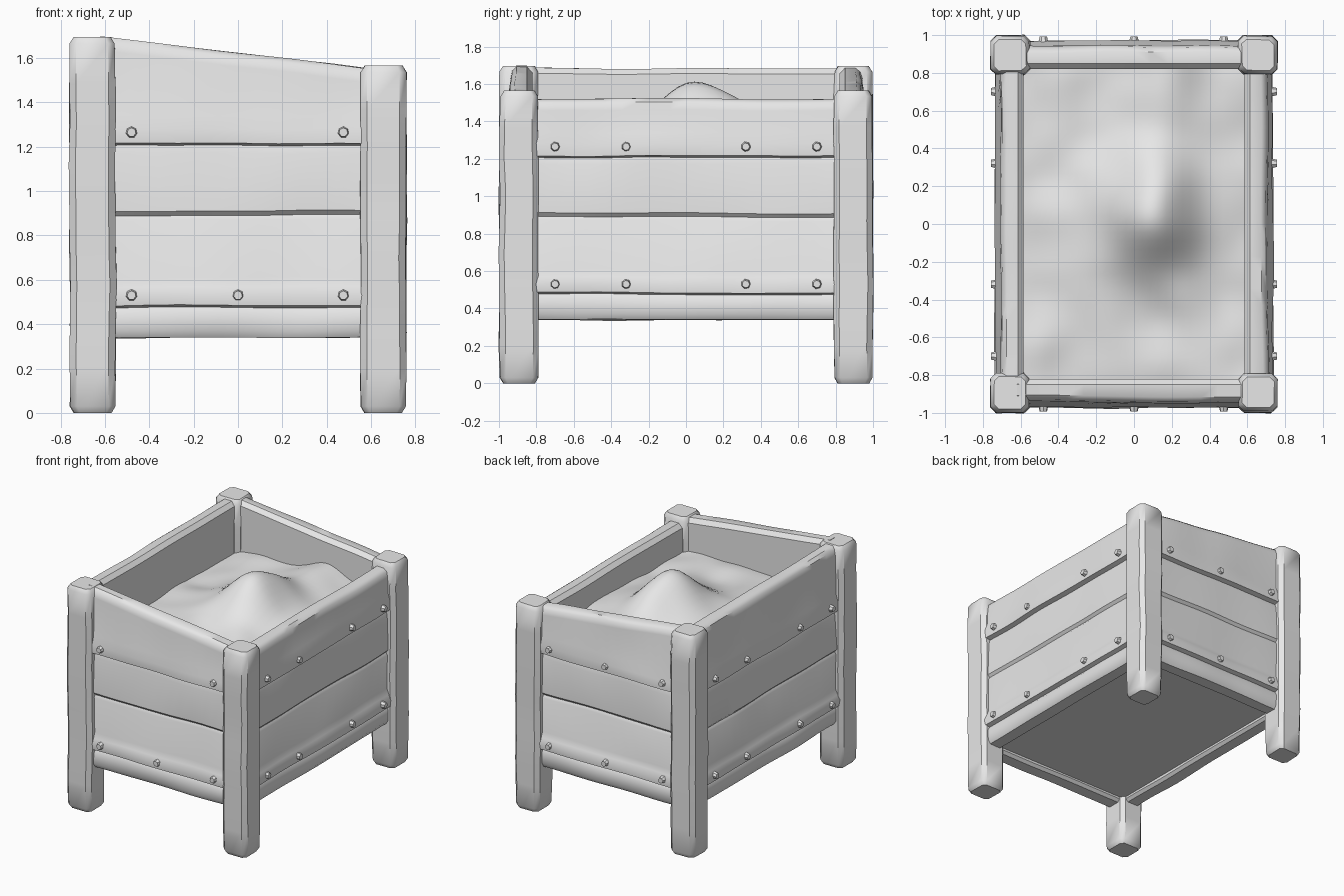
import bpy, bmesh, math
from mathutils import Vector, Matrix, noise

if "Cube" in bpy.data.objects:
    bpy.data.objects.remove(bpy.data.objects["Cube"], do_unlink=True)

grey = bpy.data.materials.new("plain light grey")
grey.use_nodes = True
grey.diffuse_color = (0.8, 0.8, 0.8, 1)
grey.node_tree.nodes["Principled BSDF"].inputs["Base Color"].default_value = (0.8, 0.8, 0.8, 1)


def finish(name, bm, angle=40):
    bmesh.ops.recalc_face_normals(bm, faces=bm.faces)
    mesh = bpy.data.meshes.new(name)
    bm.to_mesh(mesh)
    bm.free()
    mesh.materials.append(grey)
    obj = bpy.data.objects.new(name, mesh)
    bpy.context.collection.objects.link(obj)
    bpy.ops.object.select_all(action="DESELECT")
    obj.select_set(True)
    bpy.context.view_layer.objects.active = obj
    bpy.ops.object.shade_smooth_by_angle(angle=math.radians(angle))
    return obj


def wobble(p, amount, scale):
    """Hand-hewn unevenness."""
    return p + noise.noise_vector(p * scale) * amount


def loft(name, rings):
    """Skin closed rings of points and cap both ends."""
    bm = bmesh.new()
    loops = [[bm.verts.new(p) for p in ring] for ring in rings]
    n = len(loops[0])
    for a, b in zip(loops, loops[1:]):
        for i in range(n):
            j = (i + 1) % n
            bm.faces.new((a[i], a[j], b[j], b[i]))
    bm.faces.new(loops[0])
    bm.faces.new(loops[-1])
    return finish(name, bm)


def top_at(x):
    """Sloping rim, high on the right side."""
    return 1.622 - 0.118 * x


# Corner posts: chamfered square beams with worn ends
def post(name, cx, cy, top):
    half, cut = 0.104, 0.03
    section = []
    for sx, sy in ((1, 1), (-1, 1), (-1, -1), (1, -1)):
        pair = [Vector((sx * half, sy * (half - cut), 0)),
                Vector((sx * (half - cut), sy * half, 0))]
        section += pair if sx * sy > 0 else pair[::-1]
    levels = [(0.0, 0.8), (0.03, 0.97)]
    levels += [(0.03 + (top - 0.06) * k / 9, 1.0) for k in range(1, 9)]
    levels += [(top - 0.03, 0.98), (top, 0.8)]
    rings = []
    for z, s in levels:
        ring = []
        for v in section:
            p = Vector((cx + v.x * s, cy + v.y * s, z))
            q = wobble(p, 0.008, 3.5)
            ring.append(Vector((q.x, q.y, z)))
        rings.append(ring)
    loft(name, rings)


for sy, where in ((-1, "front"), (1, "back")):
    post(where + "_right_tall_post", -0.655, sy * 0.894, 1.695)
    post(where + "_left_short_post", 0.655, sy * 0.894, 1.565)

# Wall cross-section: outward depth and height, stacked planks with two rails
PLANKS = [(0.0, 0.36), (0.02, 0.34), (0.11, 0.34), (0.13, 0.37), (0.13, 0.45),
          (0.115, 0.475), (0.148, 0.485), (0.152, 0.53), (0.138, 0.57), (0.122, 0.61),
          (0.124, 0.87), (0.112, 0.89), (0.13, 0.91), (0.122, 1.17), (0.112, 1.205),
          (0.148, 1.215), (0.15, 1.28), (0.132, 1.34)]
RIM = [(0.124, 0.06), (0.115, 0.02), (0.09, 0.0), (0.03, 0.0), (0.0, 0.03)]


def wall(name, length, place, top, steps=14):
    """place(along, depth, z) puts a wall point in the model."""
    rings = []
    for k in range(steps + 1):
        along = (k / steps * 2 - 1) * length
        ring = []
        for d, z in PLANKS + [(d, top(along) - drop) for d, drop in RIM]:
            p = place(along, d, z)
            # Stretch noise along the grain
            n = noise.noise_vector(Vector((p.x * 2.5, p.y * 2.5, z * 5)))
            dd = d + (0.012 * n.x if d > 0.05 else 0)
            ring.append(place(along, dd, z + 0.007 * n.z))
        rings.append(ring)
    loft(name, rings)


for s, where in ((-1, "front"), (1, "back")):
    wall(where + "_wall", 0.62, lambda a, d, z, s=s: Vector((a, s * (0.82 + d), z)), top_at)
wall("right_tall_wall", 0.86, lambda a, d, z: Vector((-0.585 - d, a, z)), lambda a: 1.685, 20)
wall("left_short_wall", 0.86, lambda a, d, z: Vector((0.585 + d, a, z)), lambda a: 1.52, 20)


# Peg heads along the rails
def peg(name, base, outward):
    bm = bmesh.new()
    bmesh.ops.create_cone(bm, cap_ends=True, segments=7, radius1=0.032, radius2=0.02, depth=0.05)
    turn = Vector((0, 0, 1)).rotation_difference(outward).to_matrix().to_4x4()
    bm.transform(Matrix.Translation(base) @ turn)
    finish(name, bm)


for s in (-1, 1):
    side = "right" if s < 0 else "left"
    end = "front" if s < 0 else "back"
    for z, row in ((0.53, "lower"), (1.265, "upper")):
        for y in (-0.7, -0.32, 0.32, 0.7):
            peg(side + "_" + row + "_peg", Vector((s * 0.732, y, z)), Vector((s, 0, 0)))
        for x in (-0.48, 0, 0.475):
            if x == 0 and z > 1 and s < 0:
                continue
            peg(end + "_" + row + "_peg", Vector((x, s * 0.967, z)), Vector((0, s, 0)))

# Floor board
bm = bmesh.new()
bmesh.ops.create_cube(bm, size=1, matrix=Matrix.Translation((0, 0, 0.4)) @ Matrix.Diagonal((1.2, 1.68, 0.05, 1)))
finish("floor", bm)

# Heaped filling: a central mound with a ridge running to the back
bm = bmesh.new()
bmesh.ops.create_grid(bm, x_segments=28, y_segments=38, size=1)
for v in bm.verts:
    x, y = v.co.x * 0.6, v.co.y * 0.84
    mound = 0.25 * math.exp(-((x - 0.08) / 0.27) ** 2 - ((y - 0.02) / 0.3) ** 2)
    ridge = 0.09 * math.exp(-((x - 0.15) / 0.2) ** 2) / (1 + math.exp(-y * 8))
    lumps = noise.noise(Vector((x * 4, y * 4, 0.3))) * 0.03
    v.co = (x, y, 1.31 + mound + ridge + lumps)
finish("heaped_filling", bm, 60)
